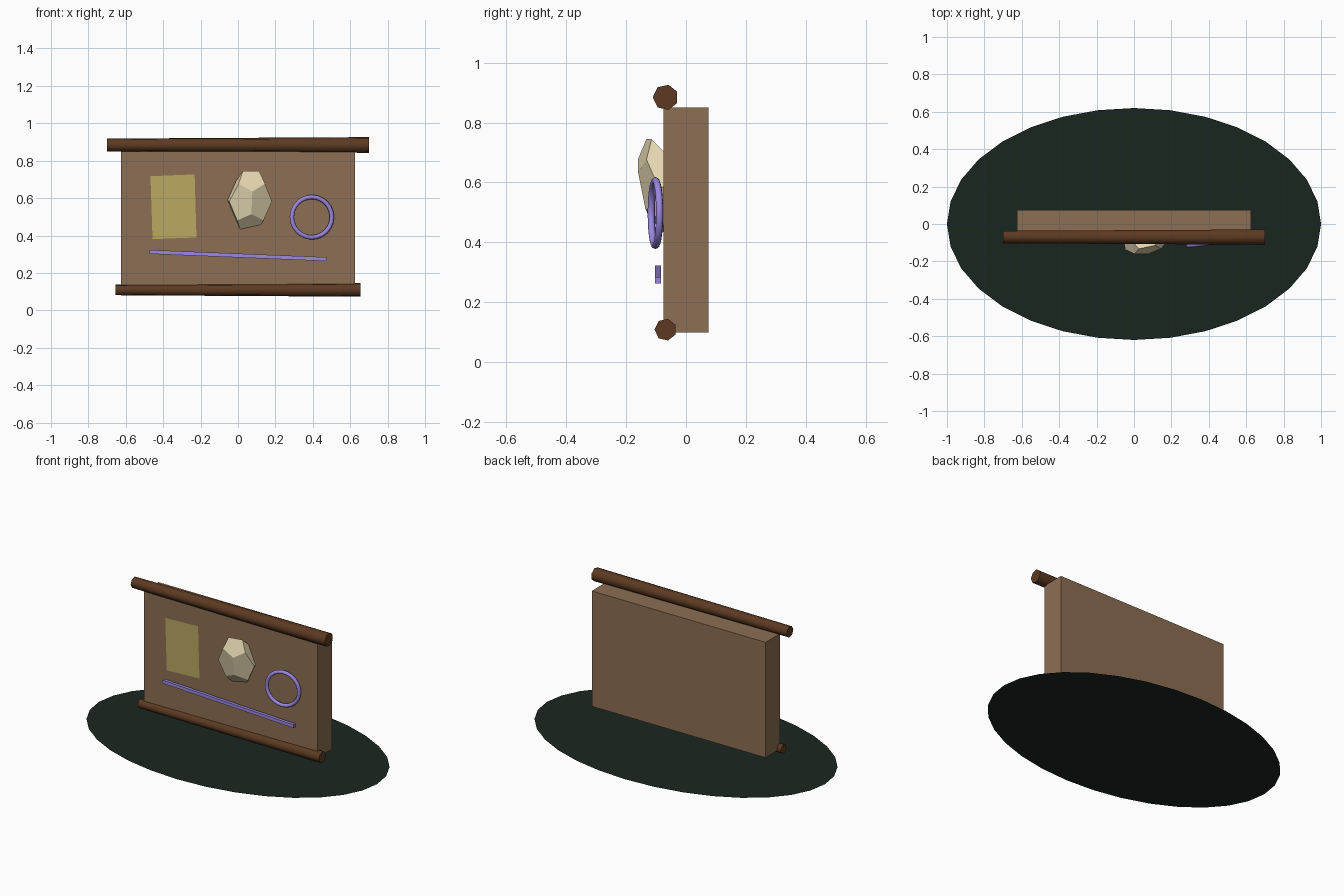
import bpy, bmesh
from math import sin, cos, pi
from mathutils import Matrix, Euler

if "Cube" in bpy.data.objects:
    bpy.data.objects.remove(bpy.data.objects["Cube"])


def paint(ob, hex_code):
    lin = []
    for i in (0, 2, 4):
        c = int(hex_code[i:i + 2], 16) / 255
        lin.append(c / 12.92 if c <= 0.04045 else ((c + 0.055) / 1.055) ** 2.4)
    m = bpy.data.materials.get(hex_code) or bpy.data.materials.new(hex_code)
    m.diffuse_color = (*lin, 1)
    m.use_nodes = True
    m.node_tree.nodes["Principled BSDF"].inputs["Base Color"].default_value = m.diffuse_color
    ob.data.materials.append(m)
    return ob


def finish(name, bm, color, smooth=False, fix=True):
    if fix:
        bmesh.ops.recalc_face_normals(bm, faces=bm.faces[:])
    me = bpy.data.meshes.new(name)
    bm.to_mesh(me)
    bm.free()
    ob = bpy.data.objects.new(name, me)
    bpy.context.collection.objects.link(ob)
    if smooth:
        bpy.ops.object.select_all(action='DESELECT')
        ob.select_set(True)
        bpy.context.view_layer.objects.active = ob
        bpy.ops.object.shade_smooth_by_angle(angle=1.05)
    return paint(ob, color)


def box(name, loc, size, color, tilt=0):
    bm = bmesh.new()
    bmesh.ops.create_cube(bm, size=1, matrix=Matrix.LocRotScale(loc, Euler((0, tilt, 0)), size))
    return finish(name, bm, color)


def log(name, z, half, r_left, r_right, color):
    # seven-sided tapered pole along x
    bm = bmesh.new()
    ends = []
    for x, r in ((-half, r_left), (half, r_right)):
        ends.append([bm.verts.new((x, -0.068 + r * cos(pi + 2 * pi * i / 7),
                                   z + r * sin(pi + 2 * pi * i / 7))) for i in range(7)])
    a, b = ends
    for i in range(7):
        j = (i + 1) % 7
        bm.faces.new((a[i], a[j], b[j], b[i]))
    bm.faces.new(a)
    bm.faces.new(b)
    return finish(name, bm, color, smooth=True)


# flat oval ground patch
bm = bmesh.new()
bm.faces.new([bm.verts.new((cos(2 * pi * i / 32), 0.62 * sin(2 * pi * i / 32), 0)) for i in range(32)])
finish("ground_patch", bm, "1a2620", fix=False)

# board and its two poles
box("board", (0, 0, 0.475), (1.25, 0.15, 0.75), "8c6e53")
log("top_pole", 0.884, 0.70, 0.035, 0.043, "5c3a22")
log("bottom_pole", 0.109, 0.655, 0.029, 0.037, "5c3a22")

# paper note, slightly turned
bm = bmesh.new()
bm.faces.new([bm.verts.new((x, -0.079, z)) for x, z in
              ((-0.457, 0.38), (-0.222, 0.39), (-0.232, 0.727), (-0.468, 0.717))])
finish("paper_note", bm, "baa962", fix=False)

# faceted stone: squashed, tilted dodecahedron
t, r = 1.618, 0.618
bm = bmesh.new()
pts = [(i, j, k) for i in (-1, 1) for j in (-1, 1) for k in (-1, 1)]
for s in (-1, 1):
    for q in (-1, 1):
        pts += [(0, s * t, q * r), (s * r, 0, q * t), (s * t, q * r, 0)]
for p in pts:
    bm.verts.new(p)
bmesh.ops.convex_hull(bm, input=bm.verts[:])
bmesh.ops.dissolve_limit(bm, angle_limit=0.05, verts=bm.verts[:], edges=bm.edges[:])
bm.transform(Matrix.LocRotScale((0.063, -0.092, 0.586), Euler((0.2, 0, 0.2)), (0.072, 0.036, 0.1)))
finish("stone", bm, "e8dab4")

# ring, turned a little
bpy.ops.mesh.primitive_torus_add(major_segments=24, minor_segments=8, major_radius=0.108,
                                 minor_radius=0.012, location=(0.395, -0.102, 0.498),
                                 rotation=(pi / 2, 0, 0.13))
ring = bpy.context.object
ring.name = "ring"
bpy.ops.object.shade_smooth_by_angle(angle=1.05)
paint(ring, "9c88e0")

# thin strip below
box("strip", (0, -0.094, 0.293), (0.945, 0.02, 0.021), "9c88e0", tilt=0.041)
